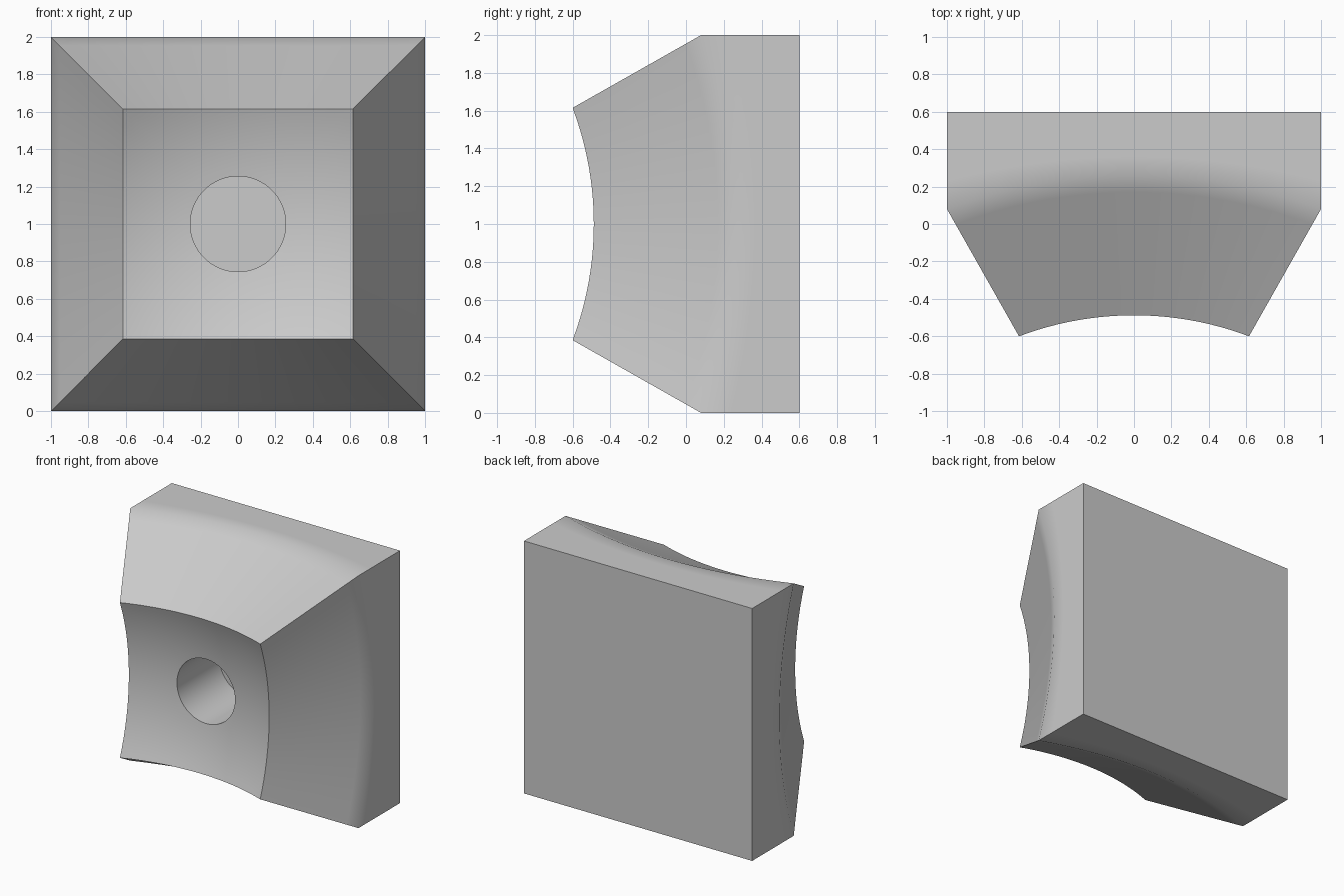
import bpy
import bmesh
from math import cos, sin, pi, sqrt, radians

if "Cube" in bpy.data.objects:
    bpy.data.objects.remove(bpy.data.objects["Cube"])

SEGMENTS = 96
BACK = 0.6            # flat rear plane
FRONT_HALF = 0.615    # half width of the dished front square
HOLE_RADIUS, HOLE_FLOOR = 0.255, 0.13
DISH_RADIUS, DISH_CENTRE = 1.85, -0.383

angles = [2 * pi * i / SEGMENTS for i in range(SEGMENTS)]
circle = [(cos(a), sin(a)) for a in angles]
square = [(c / max(abs(c), abs(s)), s / max(abs(c), abs(s))) for c, s in circle]


def dish(x, z):
    """Depth of the spherical front hollow."""
    return DISH_CENTRE - DISH_RADIUS + sqrt(DISH_RADIUS ** 2 - x * x - z * z)


def mix(a, b, t):
    return tuple(p + (q - p) * t for p, q in zip(a, b))


# Outlines from back to front
back = [(x, BACK, z) for x, z in square]
crease = [(x, 0.26 - 0.18 * min(abs(x), abs(z)) ** 2, z) for x, z in square]
front = [(x * FRONT_HALF, dish(x * FRONT_HALF, z * FRONT_HALF), z * FRONT_HALF)
         for x, z in square]
rim = [(x * HOLE_RADIUS, dish(x * HOLE_RADIUS, z * HOLE_RADIUS), z * HOLE_RADIUS)
       for x, z in circle]
floor = [(x, HOLE_FLOOR, z) for x, _, z in rim]


def between(outer, inner, t):
    return [mix(a, b, t) for a, b in zip(outer, inner)]


# Straight sides, then tapered sides
outlines = [back, between(back, crease, 0.7), crease]
outlines += [between(crease, front, t) for t in (0.12, 0.5)]
outlines.append(front)

# Hollow front, following the sphere
for step in range(1, 10):
    ring = between(front, rim, step / 10)
    outlines.append([(x, dish(x, z), z) for x, _, z in ring])

# Blind round hole
outlines += [rim, floor]

bm = bmesh.new()
rings = [[bm.verts.new((x, y, z + 1)) for x, y, z in ring] for ring in outlines]
for a, b in zip(rings, rings[1:]):
    for i in range(SEGMENTS):
        j = (i + 1) % SEGMENTS
        bm.faces.new((a[i], a[j], b[j], b[i]))
bm.faces.new(rings[0])
bm.faces.new(rings[-1])
bmesh.ops.recalc_face_normals(bm, faces=bm.faces)

mesh = bpy.data.meshes.new("dished_block")
bm.to_mesh(mesh)
bm.free()
block = bpy.data.objects.new("dished_block", mesh)
bpy.context.collection.objects.link(block)

# Plain grey finish
grey = bpy.data.materials.new("light_grey")
grey.use_nodes = True
colour = (0.6, 0.6, 0.6, 1)
grey.diffuse_color = colour
grey.node_tree.nodes["Principled BSDF"].inputs["Base Color"].default_value = colour
mesh.materials.append(grey)

bpy.ops.object.select_all(action="DESELECT")
block.select_set(True)
bpy.context.view_layer.objects.active = block
bpy.ops.object.shade_smooth_by_angle(angle=radians(30))
